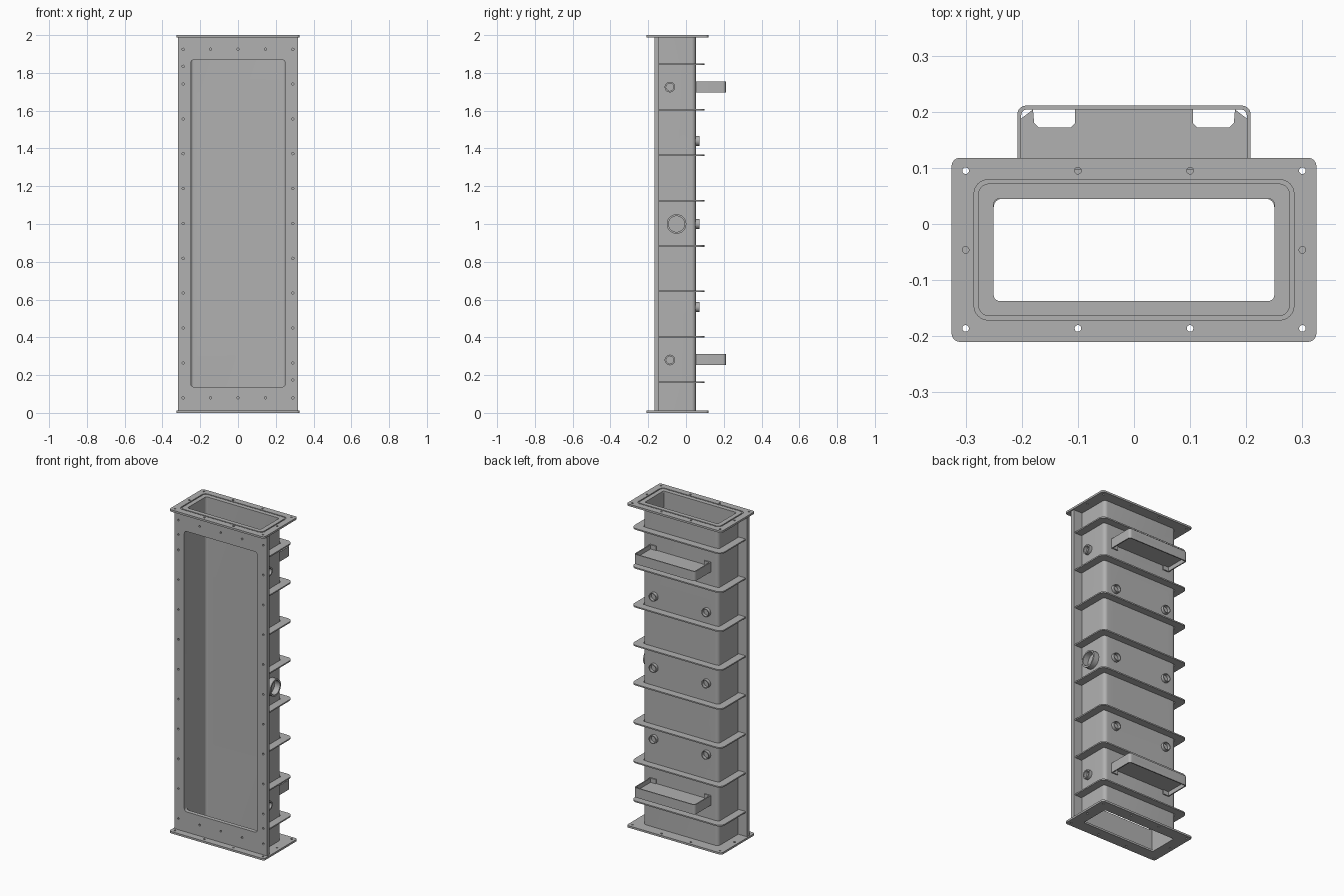
import bpy
import bmesh
from math import cos, sin, pi

cube = bpy.data.objects.get("Cube")
if cube:
    bpy.data.objects.remove(cube)

steel = bpy.data.materials.new("grey steel")
steel.use_nodes = True
GREY = (0.44, 0.44, 0.44, 1)
steel.diffuse_color = GREY
steel.node_tree.nodes["Principled BSDF"].inputs["Base Color"].default_value = GREY


# ---------- outline helpers ----------
def arc(cx, cy, r, start, sweep=pi / 2, n=8):
    return [(cx + r * cos(start + sweep * i / n), cy + r * sin(start + sweep * i / n))
            for i in range(n + 1)]


def circle(cx, cy, r, n=28):
    return arc(cx, cy, r, 0, 2 * pi, n)[:-1]


def rect(x0, x1, y0, y1, r=0.0):
    if r == 0:
        return [(x0, y0), (x1, y0), (x1, y1), (x0, y1)]
    return (arc(x1 - r, y1 - r, r, 0) + arc(x0 + r, y1 - r, r, pi / 2)
            + arc(x0 + r, y0 + r, r, pi) + arc(x1 - r, y0 + r, r, 1.5 * pi))


def channel(half, back, r, wall, front):
    """U-shaped section, open towards the front."""
    def path(h, b, rad):
        return ([(h, front)] + arc(h - rad, b - rad, rad, 0)
                + arc(rad - h, b - rad, rad, pi / 2) + [(-h, front)])
    return path(half, back, r) + path(half - wall, back - wall, max(r - wall, 0.01))[::-1]


# ---------- solid helpers ----------
def prism(name, loops, lo, hi, axis="Z"):
    """Extrude an outline with holes along an axis from lo to hi."""
    curve = bpy.data.curves.new(name, "CURVE")
    curve.dimensions = "2D"
    curve.fill_mode = "BOTH"
    curve.extrude = (hi - lo) / 2
    for loop in loops:
        spline = curve.splines.new("POLY")
        spline.points.add(len(loop) - 1)
        for point, (a, b) in zip(spline.points, loop):
            point.co = (a, b, 0, 1)
        spline.use_cyclic_u = True
    temp = bpy.data.objects.new(name, curve)
    mesh = bpy.data.meshes.new_from_object(temp)
    bpy.data.objects.remove(temp)
    bpy.data.curves.remove(curve)
    mid = (lo + hi) / 2
    bm = bmesh.new()
    bm.from_mesh(mesh)
    bmesh.ops.remove_doubles(bm, verts=bm.verts, dist=1e-5)
    for v in bm.verts:
        a, b, c = v.co.x, v.co.y, v.co.z + mid
        v.co = {"Z": (a, b, c), "Y": (a, c, b), "X": (c, a, b)}[axis]
    bmesh.ops.recalc_face_normals(bm, faces=bm.faces)
    bm.to_mesh(mesh)
    bm.free()
    mesh.materials.clear()
    mesh.materials.append(steel)
    obj = bpy.data.objects.new(name, mesh)
    bpy.context.collection.objects.link(obj)
    return obj


def cut(obj, cutters):
    for cutter in cutters:
        mod = obj.modifiers.new("cut", "BOOLEAN")
        mod.operation = "DIFFERENCE"
        mod.solver = "EXACT"
        mod.object = cutter
    graph = bpy.context.evaluated_depsgraph_get()
    mesh = bpy.data.meshes.new_from_object(obj.evaluated_get(graph))
    obj.modifiers.clear()
    obj.data = mesh
    for cutter in cutters:
        bpy.data.objects.remove(cutter)


PLATE_BACK = -0.143
BODY_X, BODY_Y, WALL = 0.257, 0.052, 0.007
FLANGE = 0.012

# ---------- end flanges, the upper one with a seal groove ----------
edge = rect(-0.325, 0.325, -0.21, 0.118, 0.015)
mouth = rect(-0.25, 0.25, -0.137, 0.045, 0.01)
bolts = [circle(x, y, 0.006, 12) for x in (-0.3, -0.1, 0.1, 0.3) for y in (-0.186, 0.095)]
bolts += [circle(x, -0.046, 0.006, 12) for x in (-0.3, 0.3)]
prism("bottom_flange", [edge, mouth] + bolts, 0, FLANGE)
prism("top_flange", [edge, mouth] + bolts, 2 - FLANGE, 1.995)
prism("top_flange_rim", [edge, rect(-0.285, 0.285, -0.171, 0.079, 0.025)] + bolts, 1.995, 2)
prism("top_flange_lip", [rect(-0.278, 0.278, -0.164, 0.072, 0.02), mouth], 1.995, 2)

# ---------- front frame with blind bolt holes ----------
frame = rect(-0.317, 0.317, FLANGE, 2 - FLANGE)
window = rect(-0.25, 0.25, 0.137, 1.87, 0.018)
spots = [(x, z) for x in (-0.145, 0, 0.145) for z in (0.08, 1.925)]
for x in (-0.29, 0.29):
    spots += [(x, 0.08), (x, 1.925)] + [(x, 0.265 + 0.1845 * i) for i in range(9)]
spots += [(-0.29, 1.835), (0.29, 0.175)]
holes = [circle(x, z, 0.006, 12) for x, z in spots]
prism("front_frame_face", [frame, window] + holes, -0.168, -0.155, "Y")
prism("front_frame_back", [frame, window], -0.155, PLATE_BACK, "Y")

# ---------- channel body with port openings ----------
body = prism("body", [channel(BODY_X, BODY_Y, 0.022, WALL, PLATE_BACK)], FLANGE, 2 - FLANGE)
# upper and lower closing strips behind the frame carry on the flange mouths
back_ports = [(x, z) for x in (-0.18, 0.18) for z in (0.56, 1.0, 1.44)]
side_ports = [("lower", -0.085, 0.28, 0.028, 0.02, 0.277),
              ("middle", -0.05, 1.0, 0.052, 0.042, 0.292),
              ("upper", -0.085, 1.725, 0.028, 0.02, 0.277)]
cutters = [prism("port_cutter", [circle(x, z, 0.021)], 0, 0.1, "Y") for x, z in back_ports]
cutters += [prism("port_cutter", [circle(y, z, ri)], 0.2, 0.3, "X")
            for _, y, z, ro, ri, end in side_ports]
for cutter in cutters:
    cutter.hide_render = True
cut(body, cutters)

# ---------- port collars ----------
for x, z in back_ports:
    prism("back_port", [circle(x, z, 0.026), circle(x, z, 0.021)], BODY_Y - 0.003, 0.071, "Y")
for label, y, z, ro, ri, end in side_ports:
    prism(label + "_side_port", [circle(y, z, ro), circle(y, z, ri)], BODY_X - 0.003, end, "X")

# ---------- stiffening ribs ----------
for i in range(8):
    z = 0.162 + 0.2405 * i
    rib = channel(0.308, 0.097, 0.035, 0.0475, PLATE_BACK)
    prism("rib", [rib], z - 0.004, z + 0.004)

# ---------- rear mounting brackets ----------
half_web = [(0.201, 0.054), (0.201, 0.188), (0.18, 0.204), (0.178, 0.18), (0.17, 0.172),
            (0.113, 0.172), (0.105, 0.18), (0.105, 0.204)]
web = half_web + [(-x, y) for x, y in reversed(half_web)]
for z in (0.283, 1.725):
    strap = prism("bracket_strap", [channel(0.208, 0.211, 0.016, 0.007, 0.053)],
                  z - 0.03, z + 0.03)
    slots = [prism("slot_cutter", [rect(x - 0.025, x + 0.025, z - 0.008, z + 0.008, 0.0079)],
                   0.18, 0.23, "Y") for x in (-0.142, 0.142)]
    for slot in slots:
        slot.hide_render = True
    cut(strap, slots)
    prism("bracket_web", [web], z - 0.004, z + 0.004)
    for s in (-1, 1):
        foot = rect(min(s * 0.165, s * 0.206), max(s * 0.165, s * 0.206), z - 0.03, z + 0.03)
        prism("bracket_foot", [foot], BODY_Y, 0.059, "Y")

# ---------- smooth curved walls, keep edges crisp ----------
bpy.ops.object.select_all(action="DESELECT")
for obj in bpy.context.collection.objects:
    if obj.type == "MESH" and steel.name in obj.data.materials:
        obj.select_set(True)
        bpy.context.view_layer.objects.active = obj
bpy.ops.object.shade_smooth_by_angle(angle=pi / 6)
